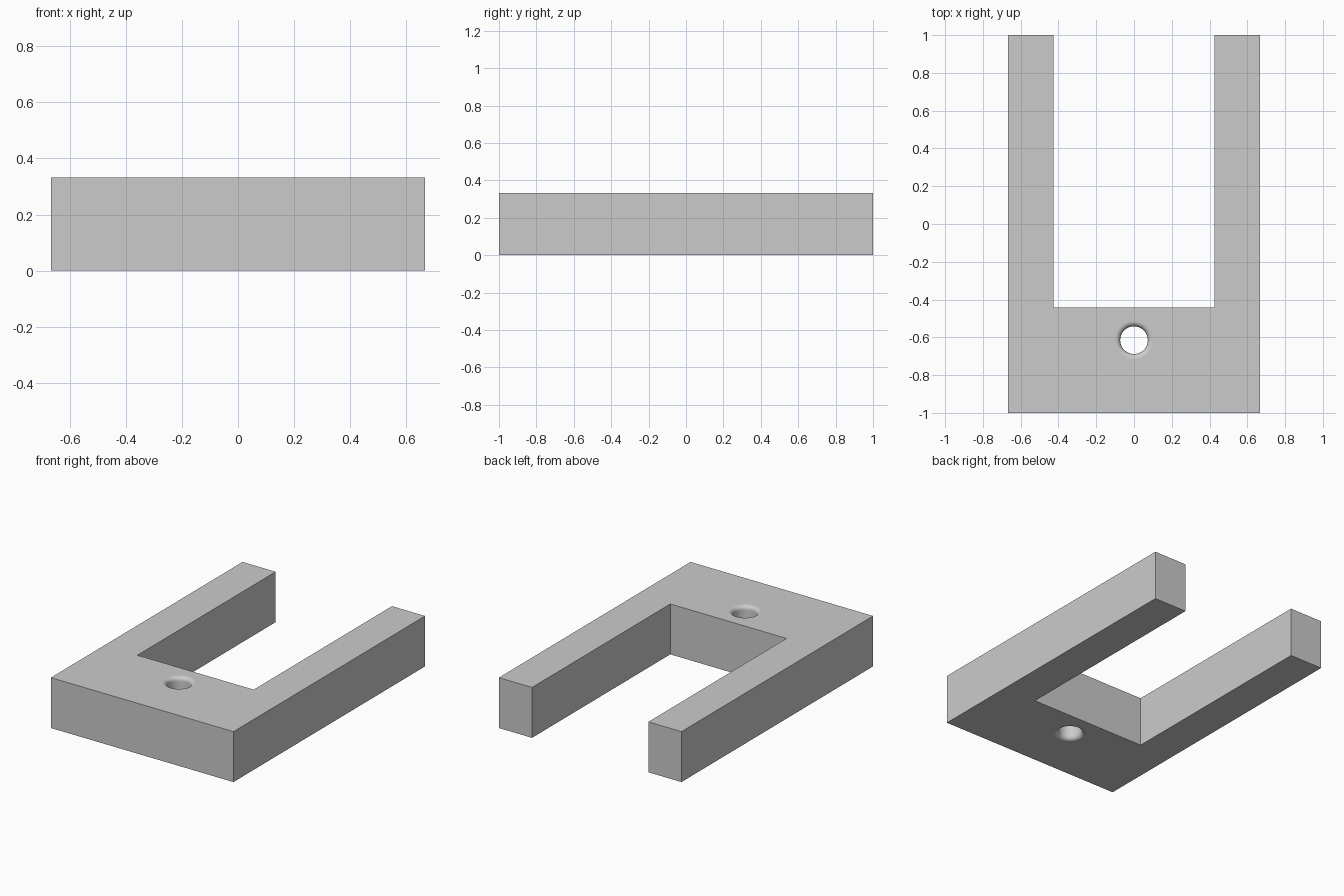
import bpy
import bmesh
from math import sin, cos, pi

cube = bpy.data.objects.get("Cube")
if cube:
    bpy.data.objects.remove(cube, do_unlink=True)

HEIGHT = 0.333
HALF_W = 0.667
SLOT_HALF = 0.425
SLOT_Y = -0.443
HOLE_Y = -0.615
HOLE_R = 0.073
FILLET = 0.027
SEGMENTS = 64

grey = bpy.data.materials.new("plain grey")
grey.use_nodes = True
COLOUR = (0.6, 0.6, 0.6, 1)
grey.diffuse_color = COLOUR
grey.node_tree.nodes["Principled BSDF"].inputs["Base Color"].default_value = COLOUR


def add_object(name, bm):
    bmesh.ops.recalc_face_normals(bm, faces=bm.faces)
    mesh = bpy.data.meshes.new(name)
    bm.to_mesh(mesh)
    bm.free()
    mesh.materials.append(grey)
    obj = bpy.data.objects.new(name, mesh)
    bpy.context.collection.objects.link(obj)
    return obj


# U-shaped body: half outline mirrored, then extruded upwards
half = [(HALF_W, -1), (HALF_W, 1), (SLOT_HALF, 1), (SLOT_HALF, SLOT_Y)]
outline = half + [(-x, y) for x, y in reversed(half)]
bm = bmesh.new()
base = bm.faces.new([bm.verts.new((x, y, 0)) for x, y in outline])
top = bmesh.ops.extrude_face_region(bm, geom=[base], use_keep_orig=True)["geom"]
bmesh.ops.translate(bm, vec=(0, 0, HEIGHT),
                    verts=[v for v in top if isinstance(v, bmesh.types.BMVert)])
body = add_object("forked_body", bm)

# Hole cutter: rings with a rounded flare at both ends
flare = [(HOLE_R + FILLET * (1 - sin(a)), FILLET * (1 - cos(a)))
         for a in (i * pi / 16 for i in range(9))]
lower = [(HOLE_R + FILLET, -0.05)] + flare
profile = lower + [(r, HEIGHT - z) for r, z in reversed(lower)]
bm = bmesh.new()
rings = []
for r, z in profile:
    rings.append([bm.verts.new((r * cos(t), HOLE_Y + r * sin(t), z))
                  for t in (2 * pi * k / SEGMENTS for k in range(SEGMENTS))])
for a, b in zip(rings, rings[1:]):
    for k in range(SEGMENTS):
        n = (k + 1) % SEGMENTS
        bm.faces.new((a[k], a[n], b[n], b[k]))
bm.faces.new(rings[0])
bm.faces.new(rings[-1])
cutter = add_object("hole_cutter", bm)
cutter.hide_render = True

# Cut the hole and discard the cutter
cut = body.modifiers.new("hole", 'BOOLEAN')
cut.operation = 'DIFFERENCE'
cut.solver = 'EXACT'
cut.object = cutter
bpy.context.view_layer.objects.active = body
body.select_set(True)
bpy.ops.object.modifier_apply(modifier=cut.name)
bpy.data.objects.remove(cutter, do_unlink=True)

# Smooth the hole wall only, keeping the body faces flat
for face in body.data.polygons:
    x, y, z = face.center
    near = x * x + (y - HOLE_Y) ** 2 < (HOLE_R + FILLET) ** 2
    face.use_smooth = near and abs(face.normal.z) < 0.999
